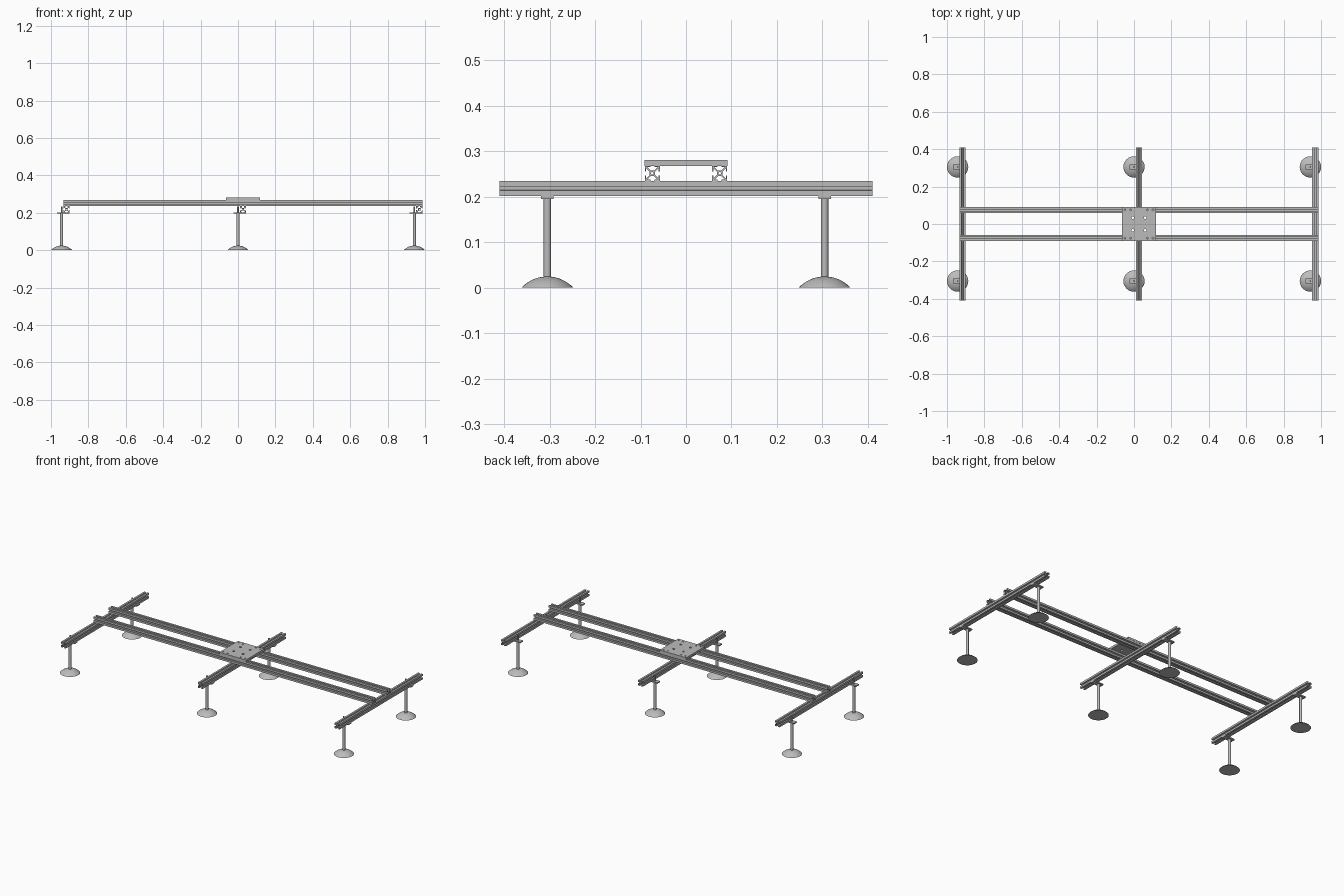
import bpy, bmesh, math
from mathutils import Matrix

cube = bpy.data.objects.get("Cube")
if cube:
    bpy.data.objects.remove(cube, do_unlink=True)

metal = bpy.data.materials.new("aluminium grey")
metal.use_nodes = True
GREY = (0.5, 0.5, 0.5, 1)
metal.diffuse_color = GREY
metal.node_tree.nodes["Principled BSDF"].inputs["Base Color"].default_value = GREY


def add(name, mesh, matrix=Matrix()):
    obj = bpy.data.objects.new(name, mesh)
    obj.matrix_world = matrix
    bpy.context.collection.objects.link(obj)
    return obj


def circle(x, y, r, n):
    return [(x + r * math.cos(math.tau * i / n), y + r * math.sin(math.tau * i / n)) for i in range(n)]


def extrude(name, outlines, length):
    """Outline with holes, extruded evenly along z about the origin."""
    curve = bpy.data.curves.new(name, "CURVE")
    curve.dimensions, curve.fill_mode, curve.extrude = "2D", "BOTH", length / 2
    for pts in outlines:
        spline = curve.splines.new("POLY")
        spline.points.add(len(pts) - 1)
        for p, (x, y) in zip(spline.points, pts):
            p.co = (x, y, 0, 1)
        spline.use_cyclic_u = True
    temp = add(name + " outline", curve)
    dg = bpy.context.evaluated_depsgraph_get()
    mesh = bpy.data.meshes.new_from_object(temp.evaluated_get(dg))
    bpy.data.objects.remove(temp, do_unlink=True)
    bm = bmesh.new()
    bm.from_mesh(mesh)
    bmesh.ops.remove_doubles(bm, verts=bm.verts, dist=1e-5)
    bmesh.ops.recalc_face_normals(bm, faces=bm.faces)
    for f in bm.faces:
        f.smooth = False
    bm.to_mesh(mesh)
    bm.free()
    mesh.name = name
    mesh.materials.clear()
    mesh.materials.append(metal)
    return mesh


def lathe(name, profile, steps=32):
    """Closed body of revolution from (radius, z) points."""
    bm = bmesh.new()
    verts = [bm.verts.new((r, 0, z)) for r, z in profile]
    edges = [bm.edges.new(pair) for pair in zip(verts, verts[1:])]
    bmesh.ops.spin(bm, geom=verts + edges, cent=(0, 0, 0), axis=(0, 0, 1),
                   angle=math.tau, steps=steps, use_duplicate=False)
    bmesh.ops.remove_doubles(bm, verts=bm.verts, dist=1e-5)
    bmesh.ops.recalc_face_normals(bm, faces=bm.faces)
    mesh = bpy.data.meshes.new(name)
    bm.to_mesh(mesh)
    bm.free()
    mesh.materials.append(metal)
    return mesh


# Slotted extrusion section: one slotted side, turned four times, plus a bore
A, LIP = 0.0165, 0.003
half = [(0.0045, A), (0.0045, A - LIP), (0.011, A - LIP), (0.0035, 0.006)]
side = [(A, A)] + half + [(-x, y) for x, y in reversed(half)]
section = []
for k in range(4):
    c, s = round(math.cos(k * math.pi / 2)), round(math.sin(k * math.pi / 2))
    section += [(c * x - s * y, s * x + c * y) for x, y in side]
bore = circle(0, 0, 0.0028, 12)

SPACING, OFFSET = 0.943, 0.0265
CROSS_Z, RAIL_Z = 0.2185, 0.2515

# Cross bars along y, long rails along x
cross_mesh = extrude("cross bar", [section, bore], 0.82)
rail_mesh = extrude("long rail", [section, bore], 2 * (SPACING + A))
turn_y = Matrix.Rotation(math.pi / 2, 4, "X")
turn_x = Matrix.Rotation(math.pi / 2, 4, "Y")
for i, where in zip((-1, 0, 1), ("right", "middle", "left")):
    add(where + " cross bar", cross_mesh,
        Matrix.Translation((i * SPACING + OFFSET, 0, CROSS_Z)) @ turn_y)
for sy, where in ((-1, "front"), (1, "back")):
    add(where + " long rail", rail_mesh,
        Matrix.Translation((OFFSET, sy * 0.074, RAIL_Z)) @ turn_x)

# Drilled mounting plate
P = 0.0915
holes = [circle(sx * x, sy * y, r, 12)
         for x, y, r in ((0.033, 0.034, 0.007), (0.045, 0.075, 0.0045), (0.075, 0.075, 0.0045))
         for sx in (-1, 1) for sy in (-1, 1)]
plate_mesh = extrude("mounting plate", [[(-P, -P), (P, -P), (P, P), (-P, P)]] + holes, 0.013)
add("mounting plate", plate_mesh, Matrix.Translation((OFFSET, 0, 0.2745)))

# Levelling foot: domed pad, round post and threaded stud
R, H, POST, STUD = 0.057, 0.0245, 0.008, 0.0045
ball = (R * R + H * H) / (2 * H)
dome = []
for i in range(9):
    r = R + (POST - R) * i / 8
    dome.append((r, math.sqrt(ball * ball - r * r) - ball + H))
foot_mesh = lathe("levelling foot", [(0, 0)] + dome + [
    (POST, 0.196), (STUD, 0.196), (STUD, 0.234), (0, 0.234)])

# Small bracket tying each foot to the underside of its bar
bracket_mesh = extrude("foot bracket", [[(-0.025, -0.014), (0.043, -0.014),
                                         (0.043, 0.014), (-0.025, 0.014)]], 0.007)

feet = []
for i, col in zip((-1, 0, 1), ("right", "middle", "left")):
    for sy, row in ((-1, "front"), (1, "back")):
        x, y = i * SPACING, sy * 0.305
        feet.append(add(f"{row} {col} foot", foot_mesh, Matrix.Translation((x, y, 0))))
        add(f"{row} {col} bracket", bracket_mesh, Matrix.Translation((x, y, 0.1985)))

# Smooth the round feet, keeping their rims crisp
bpy.ops.object.select_all(action="DESELECT")
feet[0].select_set(True)
bpy.context.view_layer.objects.active = feet[0]
bpy.ops.object.shade_smooth_by_angle(angle=math.radians(30))
